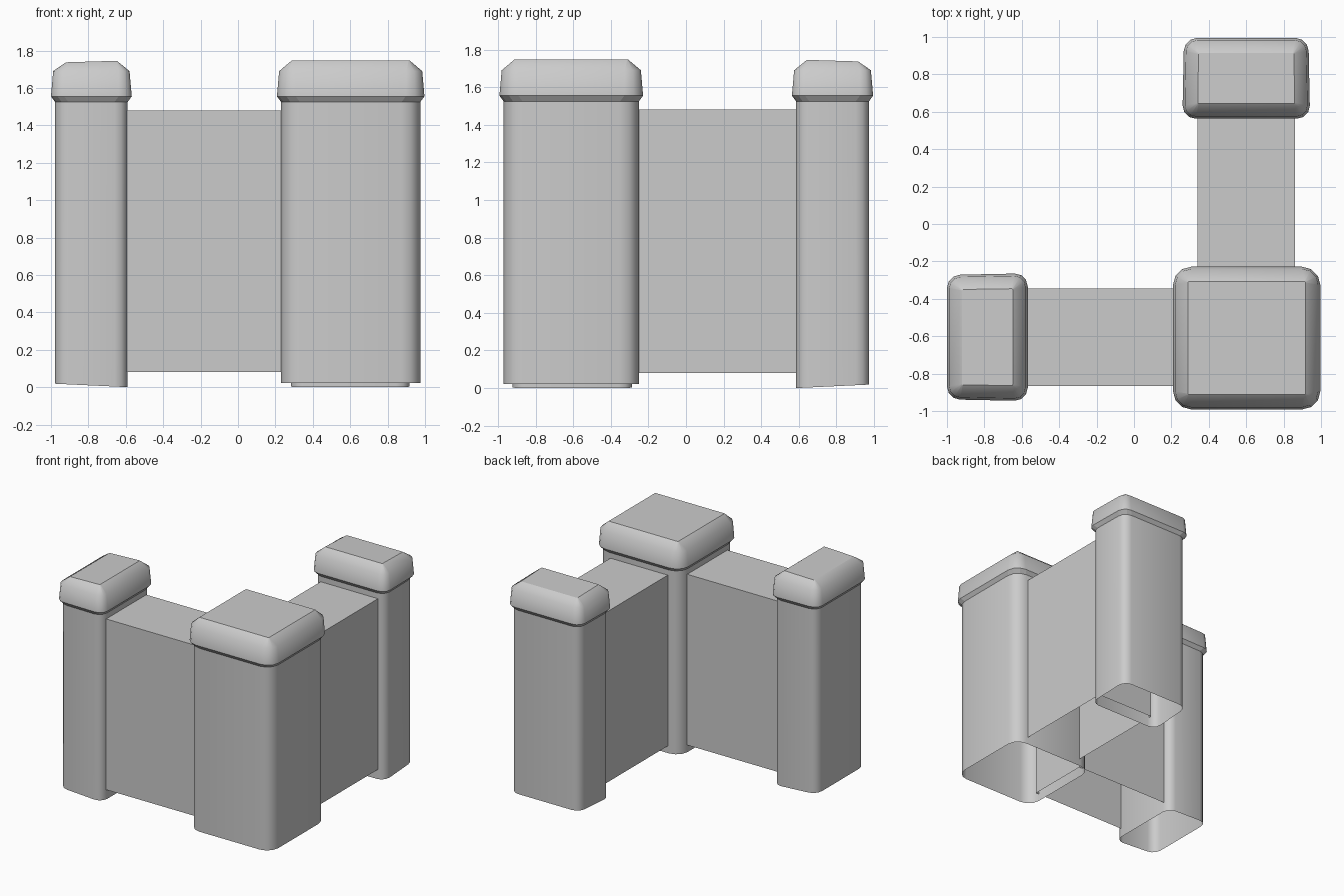
import bpy, bmesh, math

if "Cube" in bpy.data.objects:
    bpy.data.objects.remove(bpy.data.objects["Cube"])


def ring(u0, u1, v0, v1, r, z, seg=3):
    """Rounded rectangle in local (u, v) at height z."""
    pts = []
    corners = ((u1 - r, v1 - r), (u0 + r, v1 - r), (u0 + r, v0 + r), (u1 - r, v0 + r))
    for q, (cu, cv) in enumerate(corners):
        for i in range(seg + 1):
            a = math.pi / 2 * (q + i / seg)
            pts.append((cu + r * math.cos(a), cv + r * math.sin(a), z))
    return pts


def finish(name, bm):
    bmesh.ops.recalc_face_normals(bm, faces=bm.faces)
    me = bpy.data.meshes.new(name)
    bm.to_mesh(me)
    bm.free()
    ob = bpy.data.objects.new(name, me)
    bpy.context.collection.objects.link(ob)
    return ob


def loft(name, rings, place, flat=()):
    """Skin the rings, open at the bottom and closed at the top."""
    bm = bmesh.new()
    loops = [[bm.verts.new(place(*p)) for p in r] for r in rings]
    n = len(loops[0])
    for k, (a, b) in enumerate(zip(loops, loops[1:])):
        for i in range(n):
            f = bm.faces.new((a[i], a[(i + 1) % n], b[(i + 1) % n], b[i]))
            f.smooth = k not in flat
    bm.faces.new(loops[-1])
    return finish(name, bm)


def post(name, u0, u1, v0, v1, place, z0, r, lip_u, lip_v):
    # hollow shaft
    loft(name + "_post", [ring(u0, u1, v0, v1, r, z0),
                          ring(u0, u1, v0, v1, r, 1.53)], place)
    # cap: slanted underside, upright band, chamfer, flat top

    def grow(g, rad, z):
        return ring(u0 - lip_u * g, u1 + lip_u * g, v0 - lip_v * g, v1 + lip_v * g, rad, z)

    def inset(d, rad, z):
        return ring(u0 - lip_u + d, u1 + lip_u - d, v0 - lip_v + d, v1 + lip_v - d, rad, z)

    loft(name + "_cap", [grow(0, r, 1.525), grow(1, r, 1.555),
                         inset(.012, r * .85, 1.69),
                         inset(.08, .006, 1.747)], place, flat=(0,))


def tilt(u, v, z):
    """End posts widen slightly toward their inner side."""
    t = (u - .785) / .2
    if z > 1.74:
        z -= .006 * (t + 1)
    elif z < .1:
        z += .0095 * (t + 1)
    return u, v * (1 - .012 * t), z


def place_left(u, v, z):
    u, v, z = tilt(u, v, z)
    return -u, v - .605, z


def place_back(u, v, z):
    u, v, z = tilt(u, v, z)
    return v + .6, u - .005, z


# posts
post("corner", .23, .975, -.97, -.25, lambda u, v, z: (u, v, z), .022, .1, .022, .022)
for label, place in (("left", place_left), ("back", place_back)):
    post(label, .59, .978, -.315, .315, place, 0.0, .07, .022, .022)


# wall panels: two sides and a top, ends tucked into the posts
def wall(name, lo, hi):
    bm = bmesh.new()
    bmesh.ops.create_cube(bm, size=1)
    for v in bm.verts:
        v.co = [l + (c + .5) * (h - l) for l, h, c in zip(lo, hi, v.co)]
    bm.normal_update()
    under = [f for f in bm.faces if f.normal.z < -.9]
    bmesh.ops.delete(bm, geom=under, context='FACES_ONLY')
    finish(name, bm)


wall("left_wall", (-.62, -.865, .08), (.26, -.345, 1.48))
wall("back_wall", (.34, -.28, .08), (.86, .61, 1.48))
